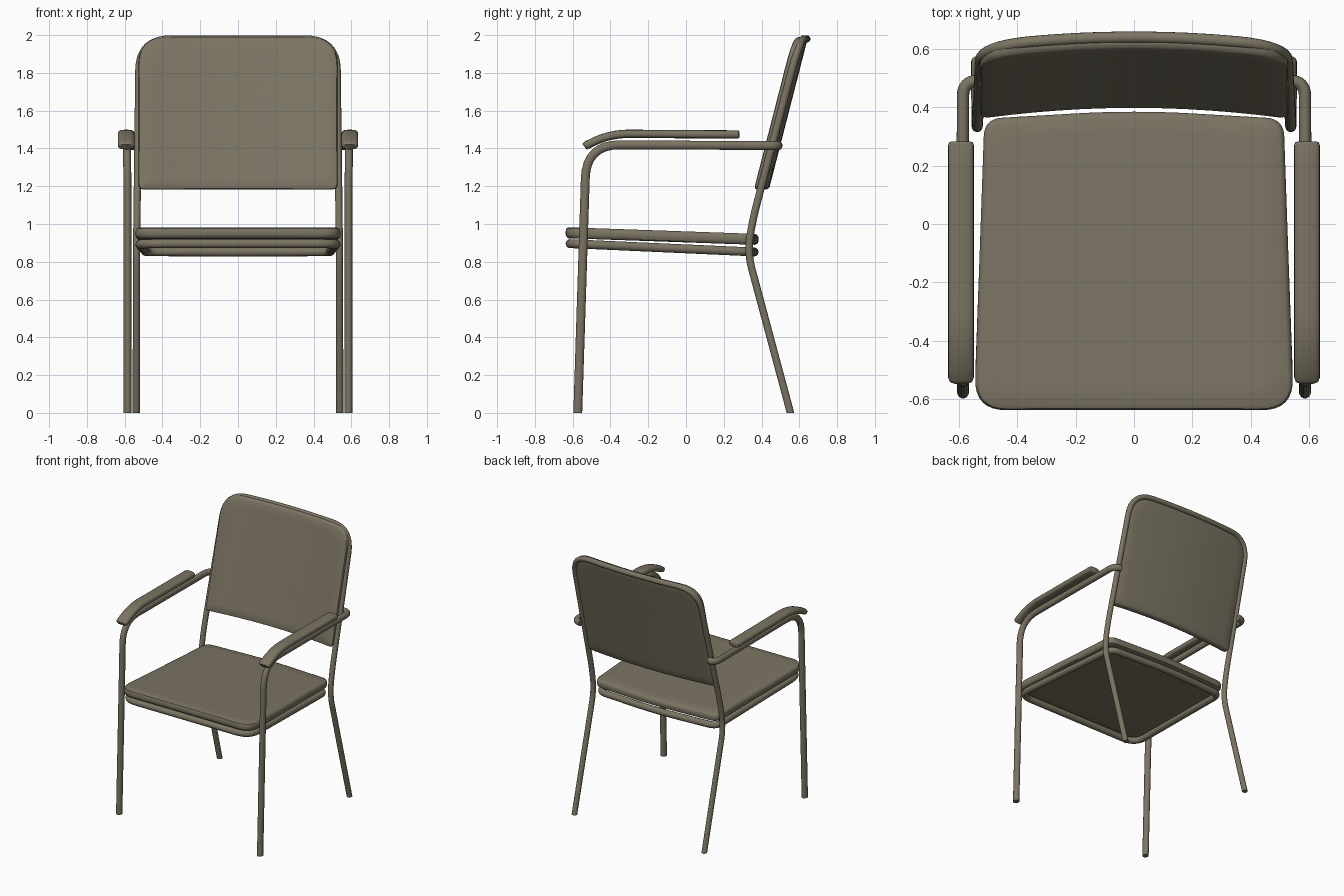
import bpy, bmesh, math
from mathutils import Vector

if "Cube" in bpy.data.objects:
    bpy.data.objects.remove(bpy.data.objects["Cube"])

mat = bpy.data.materials.new("taupe")
mat.diffuse_color = (0.20, 0.175, 0.125, 1)
mat.use_nodes = True
mat.node_tree.nodes["Principled BSDF"].inputs["Base Color"].default_value = mat.diffuse_color


def finish(name, bm):
    bmesh.ops.recalc_face_normals(bm, faces=bm.faces)
    me = bpy.data.meshes.new(name)
    bm.to_mesh(me)
    bm.free()
    me.materials.append(mat)
    ob = bpy.data.objects.new(name, me)
    bpy.context.collection.objects.link(ob)
    bpy.ops.object.select_all(action='DESELECT')
    ob.select_set(True)
    bpy.context.view_layer.objects.active = ob
    bpy.ops.object.shade_smooth_by_angle(angle=math.radians(45))
    return ob


def rounded_path(pts, closed=False, step=0.08, arc=8):
    """Points are (x, y, z, corner cut); returns a filleted, subdivided path."""
    n, raw = len(pts), []
    P = [Vector(p[:3]) for p in pts]
    for i, p in enumerate(P):
        r = pts[i][3]
        if r == 0 or (not closed and i in (0, n - 1)):
            raw.append(p)
            continue
        a = p + (P[i - 1] - p).normalized() * r
        b = p + (P[(i + 1) % n] - p).normalized() * r
        for k in range(arc + 1):
            t = k / arc
            raw.append(a * (1 - t) ** 2 + p * 2 * t * (1 - t) + b * t * t)
    out, m = [], len(raw)
    for i in range(m if closed else m - 1):
        a, b = raw[i], raw[(i + 1) % m]
        k = max(1, math.ceil((b - a).length / step))
        out += [a.lerp(b, j / k) for j in range(k)]
    return out if closed else out + [raw[-1]]


def sweep(name, path, rx, ry, closed=False, sides=14, power=1.0, ends=None):
    """Sweeps a (super)ellipse along a path; ends = scales for round tips."""
    bm, rings, n = bmesh.new(), [], len(path)
    normal = tangent = None
    for i, p in enumerate(path):
        a = path[i - 1] if closed or i else p
        b = path[(i + 1) % n] if closed or i < n - 1 else p
        t = (b - a).normalized()
        if normal is None:
            axis = Vector((1, 0, 0)) if abs(t.x) < 0.9 else Vector((0, 0, 1))
            normal = (axis - t * axis.dot(t)).normalized()
        else:
            normal = tangent.rotation_difference(t) @ normal
        tangent = t
        other = t.cross(normal)
        s = ends[min(i, n - 1 - i)] if ends and min(i, n - 1 - i) < len(ends) else 1
        ring = []
        for k in range(sides):
            c, d = math.cos(2 * math.pi * k / sides), math.sin(2 * math.pi * k / sides)
            c = math.copysign(abs(c) ** power, c)
            d = math.copysign(abs(d) ** power, d)
            v = p + normal * c * rx * s + other * d * ry * s
            if p.z == 0:                      # cut feet flat on the floor
                v -= t * (v.z / t.z)
            ring.append(bm.verts.new(v))
        rings.append(ring)
    for i in range(n if closed else n - 1):
        A, B = rings[i], rings[(i + 1) % n]
        for k in range(sides):
            bm.faces.new((A[k], A[k - 1], B[k - 1], B[k]))
    if not closed:
        bm.faces.new(rings[0])
        bm.faces.new(rings[-1])
    return finish(name, bm)


def cushion(name, outline, centre, thick, edge, place):
    """Padded slab from a 2D outline; place maps (u, v, height) to 3D."""
    prof = [(0.3, 0, 1), (0.6, 0, 1), (0.85, 0, 1), (1, edge, 1), (1, edge * .3, .9),
            (1, 0, .65), (1, 0, .35), (1, edge * .3, .1), (1, edge, 0),
            (0.85, 0, 0), (0.6, 0, 0), (0.3, 0, 0)]
    bm, rings = bmesh.new(), []
    c = Vector((centre[0], centre[1], 0))
    for scale, inset, h in prof:
        ring = []
        for p in outline:
            d = p - c
            q = c + d * (scale - inset / d.length)
            ring.append(bm.verts.new(place(q.x, q.y, h * thick)))
        rings.append(ring)
    n = len(outline)
    for A, B in zip(rings, rings[1:]):
        for k in range(n):
            bm.faces.new((A[k], A[k - 1], B[k - 1], B[k]))
    for ring, h in ((rings[0], thick), (rings[-1], 0)):
        mid = bm.verts.new(place(c.x, c.y, h))
        for k in range(n):
            bm.faces.new((ring[k], ring[k - 1], mid))
    return finish(name, bm)


# Seat cushion and the tube ring below it, both sloping down to the back
def seat_outline(o):
    return [(-.547 + o, -.637 + o, 0, .11), (.547 - o, -.637 + o, 0, .11),
            (.512 - o, .36 - o, 0, .06), (0, .39 - o, 0, .2), (-.512 + o, .36 - o, 0, .06)]


def seat_place(x, y, h):
    return Vector((x, y, .925 - .035 * (y + .637) + h))


cushion("seat_cushion", rounded_path(seat_outline(0), True), (0, -.13), .058, .02, seat_place)
ring = rounded_path(seat_outline(.024), True)
for p in ring:
    p.z = .897 - .045 * (p.y + .637)
sweep("seat_frame", ring, .024, .024, True)


# Backrest leans back and bows backward in the middle
def bow(x):
    return .036 * (1 - (x / .53) ** 2)


def back_place(x, z, h):
    return Vector((x, .408 + .256 * (z - 1.2) + bow(x) - h, z))


back = rounded_path([(-.527, 1.183, 0, .03), (.527, 1.183, 0, .03),
                     (.527, 1.99, 0, .15), (-.527, 1.99, 0, .15)], True)
cushion("backrest", back, (0, 1.58), .046, .015, back_place)

# Rear legs and back frame: one bent tube over the top of the backrest
half = [(.539, .553, 0, 0), (.537, .325, .85, .09), (.535, .355, 1.03, .08),
        (.523, .604, 1.98, .17)]
frame = rounded_path(half + [(-x, y, z, r) for x, y, z, r in reversed(half)])
for p in frame:
    if p.z > 1.1:
        p.y += max(0, bow(p.x) - bow(.523))
sweep("rear_legs_and_back_frame", frame, .019, .02)

# Front legs running into arm tubes, with padded armrests
for s, side in ((1, "right"), (-1, "left")):
    leg = rounded_path([(s * .585, -.573, 0, 0), (s * .585, -.535, 1.18, .05),
                        (s * .588, -.528, 1.42, .18), (s * .585, .488, 1.415, .05),
                        (s * .53, .49, 1.415, 0)])
    sweep(side + "_front_leg_and_arm", leg, .021, .024)
    pad = rounded_path([(s * .592, .282, 1.474, 0), (s * .592, .279, 1.474, 0),
                        (s * .592, .27, 1.474, 0), (s * .592, -.40, 1.478, .1),
                        (s * .592, -.525, 1.418, 0), (s * .592, -.534, 1.412, 0),
                        (s * .592, -.538, 1.409, 0)])
    sweep(side + "_armrest_pad", pad, .044, .022, sides=20, power=.7, ends=(.75, .92))
